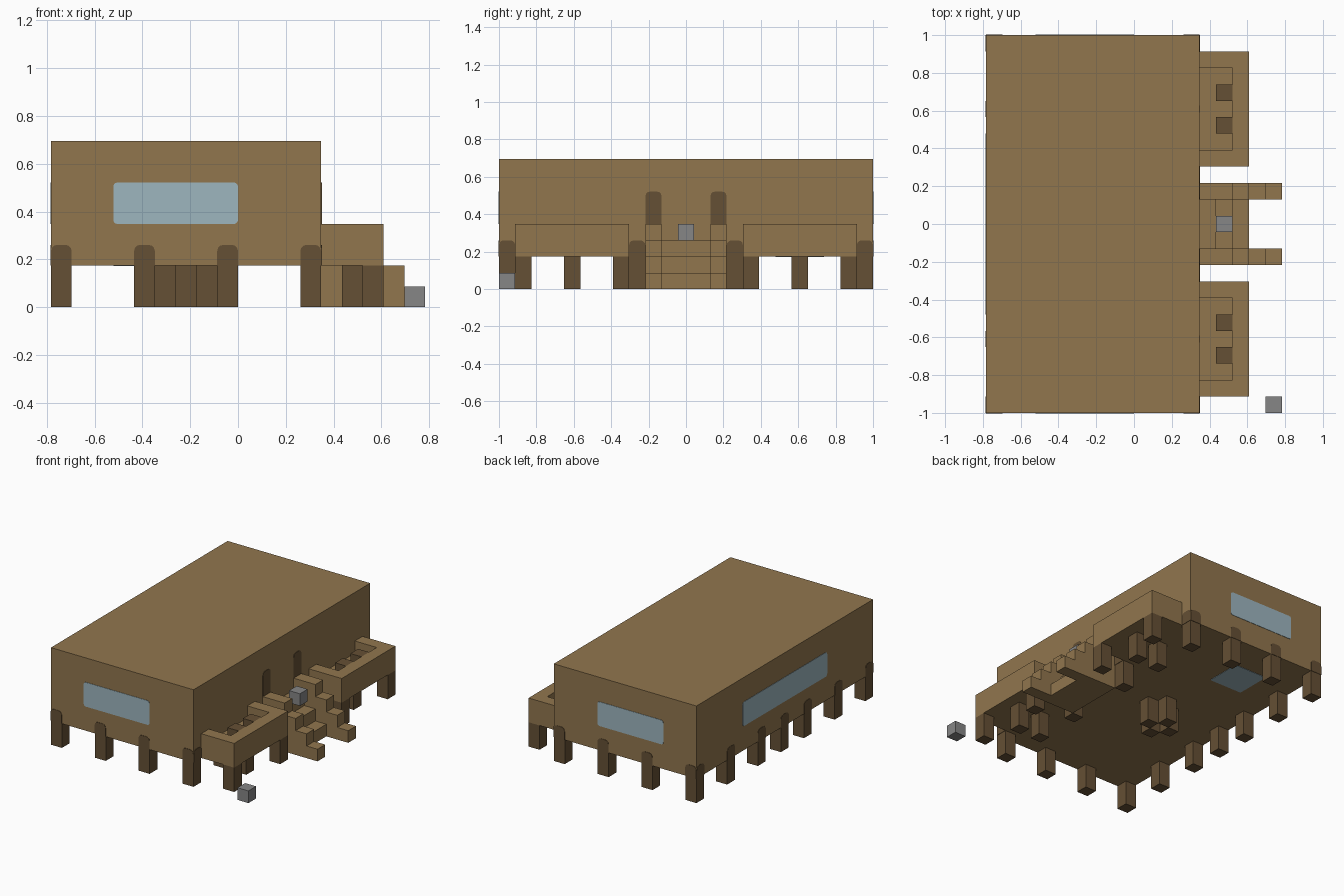
import bpy, bmesh, math
from mathutils import Vector

U = 2 / 23          # size of one building block
SKIN = 0.03         # plate thickness, in blocks
ORIGIN = Vector((9, 11.5, 0))

if "Cube" in bpy.data.objects:
    bpy.data.objects.remove(bpy.data.objects["Cube"])


def material(name, rgb):
    m = bpy.data.materials.new(name)
    m.use_nodes = True
    color = (*rgb, 1)
    m.diffuse_color = color
    m.node_tree.nodes["Principled BSDF"].inputs["Base Color"].default_value = color
    return m


WOOD = material("tan_wood", (0.285, 0.182, 0.076))
DARK = material("dark_wood", (0.130, 0.080, 0.035))
GLASS = material("pale_blue_glass", (0.340, 0.465, 0.520))
STONE = material("grey_stone", (0.238, 0.238, 0.240))


def prism(name, outline, axis, lo, hi, mat):
    """Extrude a 2D outline along an axis; the outline uses the other two axes in order."""
    bm = bmesh.new()
    verts = []
    for p in outline:
        co = list(p)
        co.insert(axis, lo)
        verts.append(bm.verts.new((Vector(co) - ORIGIN) * U))
    face = bm.faces.new(verts)
    ext = bmesh.ops.extrude_face_region(bm, geom=[face])
    shift = Vector((0, 0, 0))
    shift[axis] = (hi - lo) * U
    bmesh.ops.translate(bm, vec=shift,
                        verts=[g for g in ext["geom"] if isinstance(g, bmesh.types.BMVert)])
    bmesh.ops.recalc_face_normals(bm, faces=bm.faces)
    mesh = bpy.data.meshes.new(name)
    bm.to_mesh(mesh)
    bm.free()
    mesh.materials.append(mat)
    obj = bpy.data.objects.new(name, mesh)
    bpy.context.collection.objects.link(obj)
    return obj


def rect(a0, a1, b0, b1):
    return [(a0, b0), (a1, b0), (a1, b1), (a0, b1)]


def box(name, x, y, z, mat):
    return prism(name, rect(*x, *y), 2, *z, mat)


def rounded(a0, a1, b0, b1, r, top_only=False):
    """Rectangle outline with rounded corners, or only the upper two."""
    corners = [(a1 - r, b1 - r, 0), (a0 + r, b1 - r, 90),
               (a0 + r, b0 + r, 180), (a1 - r, b0 + r, 270)]
    pts = []
    for cx, cy, start in corners[:2] if top_only else corners:
        for i in range(4):
            t = math.radians(start + 30 * i)
            pts.append((cx + r * math.cos(t), cy + r * math.sin(t)))
    return pts + [(a0, b0), (a1, b0)] if top_only else pts


def wall_plate(name, outline, axis, pos, side, mat):
    prism(name, outline, axis, pos, pos + side * SKIN, mat)


# Main hall
W, D = 13, 23
box("hall", (0, W), (0, D), (2, 8), WOOD)

# Windows and floor hatch
for side, pos, label in ((-1, 0, "front"), (1, D, "back")):
    wall_plate(label + "_window", rounded(3, 9, 4, 6, 0.2), 1, pos, side, GLASS)
wall_plate("side_window", rounded(6, 17, 4, 6, 0.2), 0, 0, -1, GLASS)
wall_plate("floor_pane", rounded(3, 6, 17, 20, 0.1), 2, 2, -1, GLASS)


# Stilts around the edge, each with a rounded cap on the wall
def stilt(name, x, y):
    box(name, (x, x + 1), (y, y + 1), (0, 2), DARK)


for x in (0, 4, 8, 12):
    for y, pos, side in ((0, 0, -1), (D - 1, D, 1)):
        stilt("end_stilt", x, y)
        wall_plate("end_stilt_cap", rounded(x, x + 1, 2, 3, 0.3, True), 1, pos, side, DARK)
for x, pos, side, rows in ((0, 0, -1, (0, 4, 8, 11, 14, 18, 22)),
                           (W - 1, W, 1, (0, 4, 8, 14, 18, 22))):
    for y in rows:
        if 0 < y < D - 1:
            stilt("side_stilt", x, y)
        wall_plate("side_stilt_cap", rounded(y, y + 1, 2, 3, 0.3, True), 0, pos, side, DARK)

# Ring of stilts under the middle
for dx, dy in ((1, 0), (-1, 0), (0, 1), (0, -1)):
    stilt("middle_stilt", 6 + dx, 11 + dy)

# Two balconies, mirrored about the stairs
for mirror in (False, True):
    def span(a, b):
        return (D - b, D - a) if mirror else (a, b)

    y0, y1 = span(1, 8)
    box("balcony_floor", (W, 16), (y0, y1), (2, 3), WOOD)
    rim = [(W, y0), (16, y0), (16, y1), (W, y1),
           (W, y1 - 1), (15, y1 - 1), (15, y0 + 1), (W, y0 + 1)]
    prism("balcony_rim", rim, 2, 3, 4, WOOD)
    for y in (3, 5):
        box("balcony_seat", (14, 15), span(y, y + 1), (3, 4), DARK)
    for x, y in ((15, 1), (14, 4), (15, 7)):
        stilt("balcony_leg", x, span(y, y + 1)[0])

    # Stepped stair rail and the tall dark pilaster above it
    r0, r1 = span(9, 10)
    rail = [(W, 0), (18, 0), (18, 1), (17, 1), (17, 2), (16, 2),
            (16, 3), (15, 3), (15, 4), (W, 4)]
    prism("stair_rail", rail, 1, r0, r1, WOOD)
    wall_plate("pilaster", rounded(r0, r1, 4, 6, 0.3, True), 0, W, 1, DARK)

# Stairs between the rails
steps = [(W, 0), (16, 0), (16, 1), (15, 1), (15, 2), (14, 2), (14, 3), (W, 3)]
prism("stairs", steps, 1, 10, 13, WOOD)

# Loose stone blocks
box("entrance_block", (14, 15), (11, 12), (3, 4), STONE)
box("corner_block", (17, 18), (0, 1), (0, 1), STONE)
